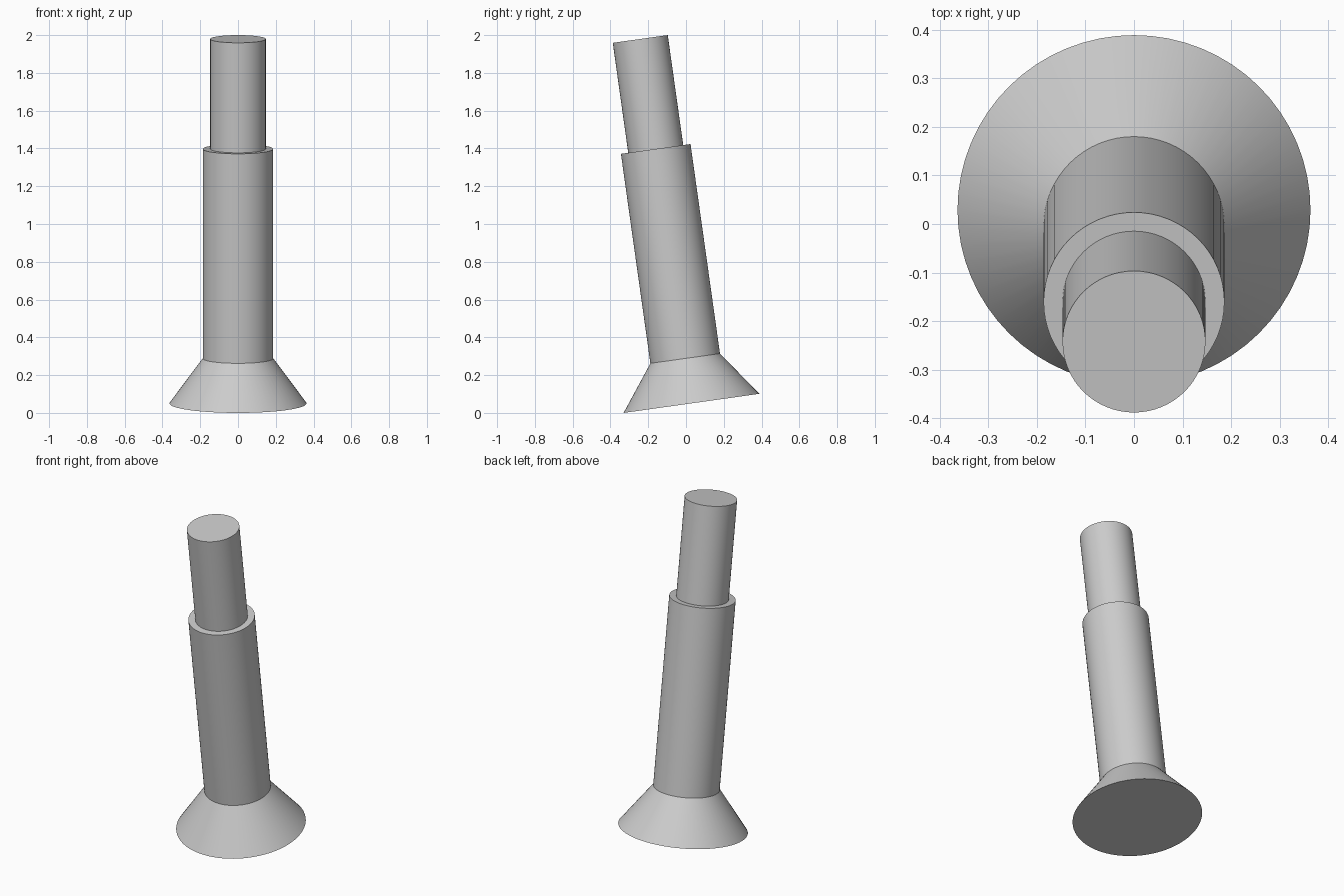
import bpy
import math
from mathutils import Matrix, Vector

cube = bpy.data.objects.get("Cube")
if cube:
    bpy.data.objects.remove(cube, do_unlink=True)

SEGMENTS = 64
TILT = math.radians(8)
BASE_CENTRE = Vector((0, 0.029, 0.0505))

grey = bpy.data.materials.new("plain_grey")
grey.use_nodes = True
colour = (0.6, 0.6, 0.6, 1)
grey.diffuse_color = colour
grey.node_tree.nodes["Principled BSDF"].inputs["Base Color"].default_value = colour

# Every part shares one axis, leaning towards the front
lean = Matrix.Translation(BASE_CENTRE) @ Matrix.Rotation(TILT, 4, "X")


def add_round_part(name, start, end, radius_start, radius_end):
    """Solid cone or cylinder between two distances along the leaning axis."""
    bpy.ops.mesh.primitive_cone_add(vertices=SEGMENTS, radius1=radius_start,
                                    radius2=radius_end, depth=end - start)
    part = bpy.context.object
    part.name = name
    part.data.name = name
    part.data.materials.append(grey)
    bpy.ops.object.shade_smooth_by_angle(angle=math.radians(30))
    part.matrix_world = lean @ Matrix.Translation((0, 0, (start + end) / 2))
    return part


# Flared foot, thick sleeve and the thinner rod rising out of it
add_round_part("flared_foot", 0, 0.24, 0.363, 0.186)
add_round_part("sleeve", 0.24, 1.36, 0.186, 0.186)
add_round_part("inner_rod", 1.36, 1.948, 0.147, 0.147)
